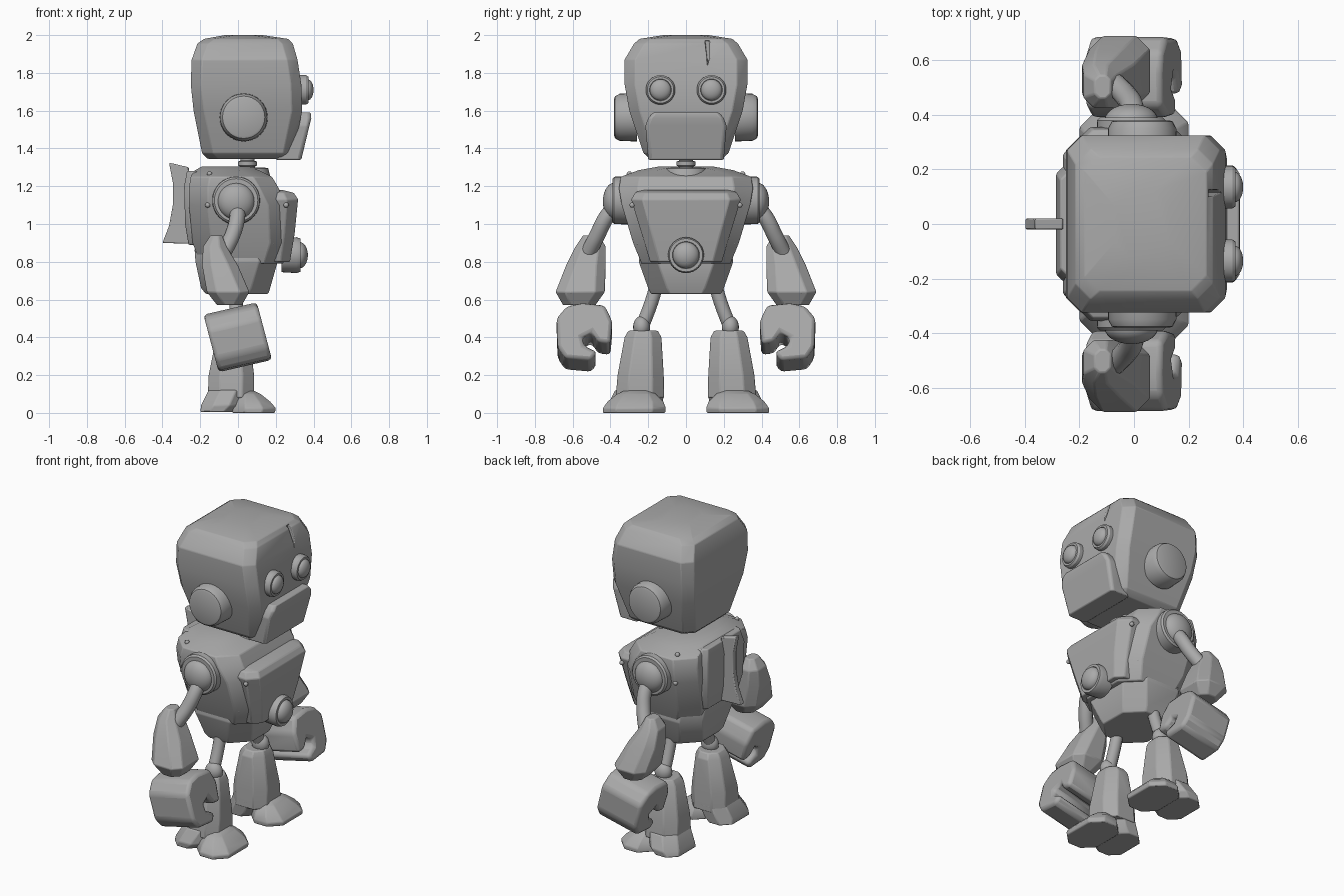
import bpy, bmesh, math
from mathutils import Vector, Matrix

cube = bpy.data.objects.get("Cube")
if cube:
    bpy.data.objects.remove(cube)

metal = bpy.data.materials.new("plain grey metal")
metal.use_nodes = True
GREY = (0.4, 0.4, 0.4, 1)
metal.diffuse_color = GREY
metal.node_tree.nodes["Principled BSDF"].inputs["Base Color"].default_value = GREY


def finish(name, bm, bevel=0.0, angle=30):
    """Turn a bmesh into a shaded object with an optional soft edge."""
    bmesh.ops.recalc_face_normals(bm, faces=bm.faces)
    mesh = bpy.data.meshes.new(name)
    bm.to_mesh(mesh)
    bm.free()
    mesh.materials.append(metal)
    ob = bpy.data.objects.new(name, mesh)
    bpy.context.collection.objects.link(ob)
    if bevel:
        mod = ob.modifiers.new("soft edges", "BEVEL")
        mod.width, mod.segments, mod.angle_limit = bevel, 2, math.radians(25)
    bpy.ops.object.select_all(action="DESELECT")
    bpy.context.view_layer.objects.active = ob
    ob.select_set(True)
    bpy.ops.object.shade_smooth_by_angle(angle=math.radians(angle))
    return ob


def loft(name, levels, cut=0.04, side=1, bevel=0.006):
    """Stack chamfered rectangles; each level is z, x0, x1, y0, y1."""
    bm = bmesh.new()
    rings = []
    for z, x0, x1, y0, y1 in levels:
        c = min(cut, (x1 - x0) * 0.3, (y1 - y0) * 0.3)
        pts = [(x0 + c, y0), (x1 - c, y0), (x1, y0 + c), (x1, y1 - c),
               (x1 - c, y1), (x0 + c, y1), (x0, y1 - c), (x0, y0 + c)]
        rings.append([bm.verts.new((x, y * side, z)) for x, y in pts])
    for a, b in zip(rings, rings[1:]):
        for i in range(8):
            j = (i + 1) % 8
            bm.faces.new((a[i], a[j], b[j], b[i]))
    bm.faces.new(rings[0])
    bm.faces.new(rings[-1])
    return finish(name, bm, bevel)


def even(levels):
    """Levels symmetric in y: z, x0, x1, half width."""
    return [(z, x0, x1, -h, h) for z, x0, x1, h in levels]


def lathe(name, profile, origin, axis):
    """Spin a profile of (distance along axis, radius)."""
    bm = bmesh.new()
    turn = Vector((0, 0, 1)).rotation_difference(Vector(axis)).to_matrix()
    verts = [bm.verts.new(Vector(origin) + turn @ Vector((r, 0, t))) for t, r in profile]
    edges = [bm.edges.new(p) for p in zip(verts, verts[1:])]
    bmesh.ops.spin(bm, geom=verts + edges, cent=origin, axis=axis,
                   angle=math.tau, steps=32, use_duplicate=False)
    bmesh.ops.remove_doubles(bm, verts=bm.verts, dist=0.0005)
    return finish(name, bm)


def dome(start, radius, height):
    """Quarter-ellipse end for a lathe profile."""
    return [(start + height * math.sin(a), radius * math.cos(a))
            for a in (math.pi / 2 * i / 7 for i in range(8))]


def ball(name, centre, scale):
    bm = bmesh.new()
    bmesh.ops.create_uvsphere(bm, u_segments=20, v_segments=12, radius=1,
                              matrix=Matrix.Translation(centre) @ Matrix.Diagonal((*scale, 1)))
    return finish(name, bm, angle=60)


def tube(name, points, radius):
    curve = bpy.data.curves.new(name, "CURVE")
    curve.dimensions, curve.bevel_depth, curve.use_fill_caps = "3D", radius, True
    spline = curve.splines.new("BEZIER")
    spline.bezier_points.add(len(points) - 1)
    for bp, co in zip(spline.bezier_points, points):
        bp.co = co
        bp.handle_left_type = bp.handle_right_type = "AUTO"
    ob = bpy.data.objects.new(name, curve)
    bpy.context.collection.objects.link(ob)
    curve.materials.append(metal)
    bpy.ops.object.select_all(action="DESELECT")
    bpy.context.view_layer.objects.active = ob
    ob.select_set(True)
    bpy.ops.object.convert(target="MESH")
    bpy.ops.object.shade_smooth_by_angle(angle=math.radians(40))


def prism(name, outline, place, depth, bevel):
    """Extrude a flat outline; place(u, v, d) gives the 3D point."""
    bm = bmesh.new()
    ends = [[bm.verts.new(place(u, v, d)) for u, v in outline] for d in (-depth, depth)]
    for i in range(len(outline)):
        j = (i + 1) % len(outline)
        bm.faces.new((ends[0][i], ends[0][j], ends[1][j], ends[1][i]))
    for end in ends:
        bm.faces.new(end)
    return finish(name, bm, bevel)


# Head, with a small crack cut into the brow
head = loft("head", even([
    (1.345, -0.16, 0.28, 0.19), (1.375, -0.19, 0.295, 0.225), (1.6, -0.235, 0.34, 0.3),
    (1.74, -0.25, 0.335, 0.325), (1.87, -0.245, 0.315, 0.325), (1.955, -0.215, 0.29, 0.275),
    (1.98, -0.18, 0.265, 0.245), (2.0, -0.07, 0.13, 0.12)]), cut=0.055)
crack = prism("crack_cutter", [(0.1, 1.97), (0.125, 1.97), (0.125, 1.88), (0.115, 1.85)],
              lambda y, z, d: (0.3 + d, y, z), 0.035, 0)
cut = head.modifiers.new("crack", "BOOLEAN")
cut.operation, cut.object = "DIFFERENCE", crack
bpy.context.view_layer.objects.active = head
bpy.ops.object.modifier_apply(modifier="crack")
bpy.data.objects.remove(crack)

loft("jaw", even([(1.34, 0.2, 0.335, 0.2), (1.52, 0.24, 0.378, 0.215),
                  (1.56, 0.25, 0.388, 0.2), (1.59, 0.26, 0.385, 0.175)]), cut=0.015)

# Neck and collar
lathe("neck", [(0, 0.05), (0.03, 0.05), (0.035, 0.04), (0.055, 0.04), (0.06, 0.05),
               (0.08, 0.05), (0.085, 0.038), (0.13, 0.038)], (0.05, 0, 1.25), (0, 0, 1))
lathe("collar", [(0, 0.12), (0.04, 0.11), (0.045, 0.085), (0.03, 0.075), (0.03, 0)],
      (0.05, 0, 1.255), (0, 0, 1))

# Torso, chest plate and pelvis
loft("torso", even([
    (0.79, -0.2, 0.24, 0.235), (0.9, -0.24, 0.27, 0.28), (1.1, -0.26, 0.26, 0.34),
    (1.19, -0.26, 0.215, 0.355), (1.25, -0.25, 0.18, 0.345), (1.285, -0.23, 0.11, 0.25),
    (1.305, -0.19, 0.06, 0.14)]), cut=0.1)
loft("chest_plate", even([
    (0.8, 0.12, 0.275, 0.19), (0.95, 0.12, 0.3, 0.235), (1.13, 0.12, 0.318, 0.29),
    (1.165, 0.12, 0.295, 0.27), (1.18, 0.12, 0.235, 0.24)]), cut=0.07)
loft("pelvis", even([
    (0.63, -0.17, 0.16, 0.185), (0.66, -0.195, 0.17, 0.2), (0.8, -0.225, 0.21, 0.25),
    (0.87, -0.23, 0.2, 0.24)]), cut=0.1)
lathe("belly_lamp", [(0, 0.09), (0.08, 0.095), (0.1, 0.088), (0.1, 0.072)]
      + dome(0.095, 0.07, 0.045), (0.23, 0, 0.835), (1, 0, 0))

# Back plate and its fin
loft("back_plate", even([(0.89, -0.262, -0.18, 0.17), (1.0, -0.28, -0.2, 0.2),
                         (1.2, -0.285, -0.2, 0.21), (1.28, -0.27, -0.18, 0.19)]), cut=0.03)
prism("back_fin", [(-0.26, 1.3), (-0.365, 1.325), (-0.345, 1.22), (-0.345, 1.1),
                   (-0.365, 0.99), (-0.4, 0.9), (-0.25, 0.895)],
      lambda x, z, d: (x, d, z), 0.02, 0.006)

# Paired parts; the model looks along +x, so its left is +y
TILT = math.radians(13)
FIST = [(0.43, 0.57), (0.55, 0.585), (0.63, 0.565), (0.685, 0.49), (0.68, 0.31), (0.64, 0.24),
        (0.5, 0.225), (0.47, 0.28), (0.54, 0.32), (0.55, 0.37), (0.5, 0.4), (0.465, 0.34),
        (0.4, 0.33), (0.39, 0.47)]
for label, s in (("left", 1), ("right", -1)):
    lathe(label + "_eye", [(0, 0.078), (0.05, 0.078), (0.062, 0.07), (0.062, 0.058)]
          + dome(0.058, 0.056, 0.032), (0.31, 0.135 * s, 1.71), (1, 0, 0))
    lathe(label + "_ear", [(0, 0.128), (0.09, 0.125), (0.115, 0.112), (0.12, 0.1), (0.12, 0)],
          (0.03, 0.26 * s, 1.565), (0, s, 0))

    # Shoulder and arm
    lathe(label + "_shoulder_flange", [(0, 0.128), (0.08, 0.125), (0.09, 0.115), (0.09, 0)],
          (-0.01, 0.3 * s, 1.125), (0, s, 0))
    lathe(label + "_shoulder_cap", [(0, 0.1), (0.04, 0.1)] + dome(0.04, 0.098, 0.06),
          (-0.01, 0.34 * s, 1.12), (0, s, 0))
    tube(label + "_upper_arm", [(-0.005, 0.37 * s, 1.1), (-0.005, 0.425 * s, 1.03),
                                (-0.03, 0.47 * s, 0.94), (-0.08, 0.52 * s, 0.84)], 0.042)
    loft(label + "_forearm", [
        (0.57, -0.11, 0.02, 0.48, 0.65), (0.64, -0.165, 0.06, 0.43, 0.69),
        (0.78, -0.19, 0.0, 0.425, 0.635), (0.88, -0.185, -0.06, 0.425, 0.585),
        (0.94, -0.145, -0.085, 0.46, 0.545)], cut=0.05, side=s)
    prism(label + "_fist", FIST,
          lambda y, z, d: (d * math.cos(TILT) - (z - 0.4) * math.sin(TILT), y * s,
                           0.395 + d * math.sin(TILT) + (z - 0.4) * 0.85), 0.145, 0.02)

    # Leg and foot
    tube(label + "_thigh", [(-0.01, 0.155 * s, 0.68), (-0.01, 0.185 * s, 0.58),
                            (-0.01, 0.235 * s, 0.45)], 0.036)
    ball(label + "_knee", (-0.005, 0.235 * s, 0.455), (0.055, 0.045, 0.058))
    loft(label + "_shin", [(0.08, -0.16, 0.085, 0.115, 0.372), (0.2, -0.155, 0.085, 0.118, 0.362),
                           (0.4, -0.115, 0.06, 0.13, 0.325), (0.435, -0.09, 0.045, 0.15, 0.305)],
         cut=0.06, side=s)
    loft(label + "_toe_cap", [(0.0, -0.03, 0.195, 0.11, 0.44), (0.025, -0.03, 0.2, 0.107, 0.44),
                              (0.06, -0.02, 0.17, 0.12, 0.415), (0.1, 0.0, 0.12, 0.16, 0.365),
                              (0.12, 0.01, 0.08, 0.19, 0.32)], cut=0.09, side=s)
    loft(label + "_heel", [(0.005, -0.2, -0.02, 0.13, 0.41), (0.04, -0.195, 0.02, 0.125, 0.415),
                           (0.12, -0.155, 0.05, 0.115, 0.375)], cut=0.07, side=s)

    # Rivets
    for i, (x, y, z) in enumerate([(0.255, 0.285, 1.1), (-0.15, 0.3, 1.265), (0.18, 0.25, 0.9),
                                   (-0.16, 0.335, 1.1), (0.045, 0.61, 0.64), (0.35, 0.17, 1.525)]):
        ball(f"{label}_rivet_{i + 1}", (x, y * s, z), (0.014,) * 3)
